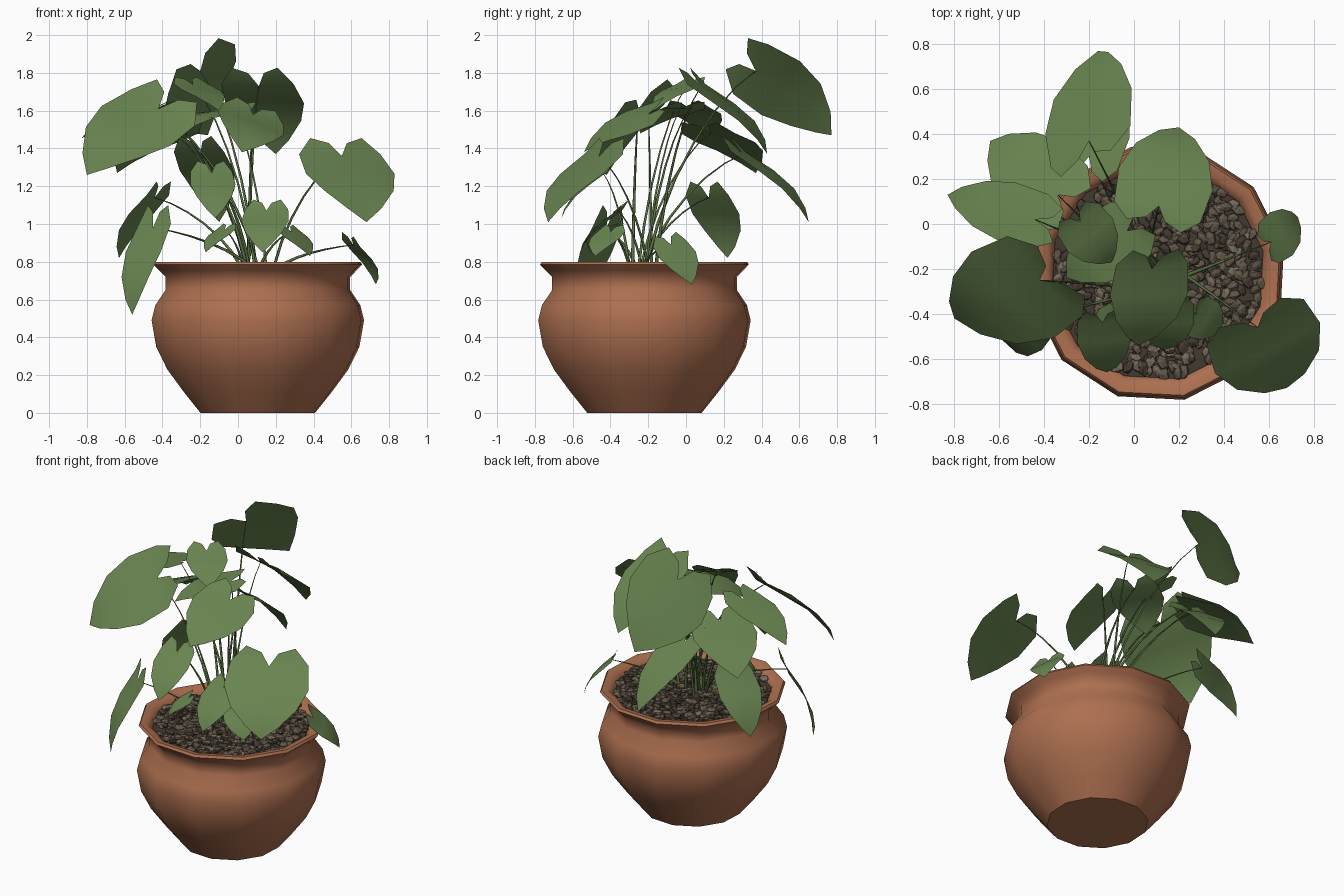
import bpy, bmesh, math, random
from mathutils import Vector, Matrix

random.seed(4)
cube = bpy.data.objects.get("Cube")
if cube:
    bpy.data.objects.remove(cube, do_unlink=True)

CENTRE = Vector((0.105, -0.22, 0))
SIDES = 12


def material(name, colour):
    mat = bpy.data.materials.new(name)
    mat.use_nodes = True
    mat.diffuse_color = (*colour, 1)
    mat.node_tree.nodes["Principled BSDF"].inputs["Base Color"].default_value = (*colour, 1)
    return mat


terracotta = material("terracotta", (0.42, 0.16, 0.08))
leaf_green = material("leaf green", (0.14, 0.23, 0.08))
stem_green = material("stem green", (0.1, 0.165, 0.055))
soil_dark = material("dark soil", (0.055, 0.042, 0.03))
soil_mid = material("brown soil", (0.12, 0.093, 0.063))
soil_light = material("pale soil", (0.185, 0.148, 0.105))


def add_object(name, bm, mats, smooth_angle=None):
    mesh = bpy.data.meshes.new(name)
    bm.to_mesh(mesh)
    bm.free()
    for mat in mats:
        mesh.materials.append(mat)
    obj = bpy.data.objects.new(name, mesh)
    bpy.context.collection.objects.link(obj)
    if smooth_angle:
        bpy.ops.object.select_all(action='DESELECT')
        obj.select_set(True)
        bpy.context.view_layer.objects.active = obj
        bpy.ops.object.shade_smooth_by_angle(angle=math.radians(smooth_angle))
    return obj


def lathe(name, profile, mats, smooth_angle):
    """Turn a (radius, height) profile about the pot axis and cap both ends."""
    bm = bmesh.new()
    rings = []
    for r, z in profile:
        ring = []
        for i in range(SIDES):
            a = math.tau * (i + 0.4) / SIDES
            ring.append(bm.verts.new(CENTRE + Vector((r * math.cos(a), r * math.sin(a), z))))
        rings.append(ring)
    for low, high in zip(rings, rings[1:]):
        for i in range(SIDES):
            j = (i + 1) % SIDES
            bm.faces.new((low[i], low[j], high[j], high[i]))
    bm.faces.new(rings[0][::-1])
    bm.faces.new(rings[-1])
    bmesh.ops.recalc_face_normals(bm, faces=bm.faces)
    return add_object(name, bm, mats, smooth_angle)


# Pot with rounded rim, and the soil bed inside it
lathe("pot", [(0.31, 0), (0.40, 0.11), (0.49, 0.23), (0.55, 0.35), (0.575, 0.49),
              (0.555, 0.57), (0.50, 0.65), (0.50, 0.72), (0.535, 0.755), (0.565, 0.785),
              (0.555, 0.80), (0.515, 0.795), (0.485, 0.77), (0.475, 0.73)], [terracotta], 50)
lathe("soil_bed", [(0.47, 0.72), (0.48, 0.76)], [soil_dark], 30)

# Loose soil chunks
bm = bmesh.new()
for n in range(700):
    r = 0.46 * math.sqrt(random.random())
    a = random.uniform(0, math.tau)
    place = CENTRE + Vector((r * math.cos(a), r * math.sin(a), random.uniform(0.76, 0.78)))
    spin = Matrix.Rotation(random.uniform(0, math.tau), 4, 'Z') @ Matrix.Rotation(random.uniform(-0.6, 0.6), 4, 'X')
    size = random.uniform(0.018, 0.028)
    shape = Matrix.Diagonal((size * 1.4, size, size * 0.6, 1))
    chunk = bmesh.ops.create_icosphere(bm, subdivisions=1, radius=1,
                                       matrix=Matrix.Translation(place) @ spin @ shape)
    shade = random.choice((0, 1, 1, 1, 2))
    for face in {f for v in chunk["verts"] for f in v.link_faces}:
        face.material_index = shade
add_object("soil_chunks", bm, [soil_dark, soil_mid, soil_light])

# Heart outline for half a leaf: (along midrib, across)
MIDRIB = [0, 0.3, 0.6, 0.85, 1]
MARGIN = [(-0.18, 0.2), (-0.26, 0.58), (-0.05, 0.92), (0.3, 1), (0.6, 0.78), (0.85, 0.38)]


def stem(name, end):
    """Thin curved stalk from the crown to the leaf notch."""
    a = random.uniform(0, math.tau)
    root = CENTRE + Vector((0.06 * math.cos(a), 0.06 * math.sin(a), 0.76))
    root += Vector((end.x - CENTRE.x, end.y - CENTRE.y, 0)) * 0.1
    curve = bpy.data.curves.new(name, 'CURVE')
    curve.dimensions = '3D'
    curve.bevel_depth = 0.007
    curve.bevel_resolution = 0
    curve.resolution_u = 6
    spline = curve.splines.new('BEZIER')
    spline.bezier_points.add(1)
    rise = max(end.z - root.z, 0.15)
    reach = Vector((end.x - root.x, end.y - root.y, 0))
    start, stop = spline.bezier_points
    start.co, stop.co = root, end
    start.handle_left = root - Vector((0, 0, 0.05))
    start.handle_right = root + reach * 0.2 + Vector((0, 0, rise * 0.5))
    stop.handle_left = end - reach * 0.35 - Vector((0, 0, rise * 0.12))
    stop.handle_right = end + reach * 0.1
    start.radius, stop.radius = 1.4, 0.3
    curve.materials.append(stem_green)
    bpy.context.collection.objects.link(bpy.data.objects.new(name, curve))


def leaf(name, notch, tip, width, tilt=0.0):
    """Arched heart leaf from notch to tip; tilt rolls it about its midrib."""
    notch, tip = Vector(notch), Vector(tip)
    axis = tip - notch
    length = axis.length
    axis.normalize()
    side = axis.cross(Vector((0, 0, 1))).normalized()
    side = Matrix.Rotation(tilt, 3, axis) @ side
    normal = side.cross(axis)
    bm = bmesh.new()

    def point(u, v):
        lift = length * 0.1 * math.sin(math.pi * max(u, 0)) + width * (0.1 * abs(v) - 0.14 * v * v)
        return bm.verts.new(notch + axis * u * length + side * v * width / 2 + normal * lift)

    rib = [point(u, 0) for u in MIDRIB]
    for sign in (1, -1):
        edge = [point(u, v * sign) for u, v in MARGIN]
        faces = [(rib[0], edge[2], edge[1], edge[0]), (rib[0], rib[1], edge[3], edge[2]),
                 (rib[1], rib[2], edge[4], edge[3]), (rib[2], rib[3], edge[5], edge[4]),
                 (rib[3], rib[4], edge[5])]
        for f in faces:
            bm.faces.new(f if sign == 1 else f[::-1])
    bm.normal_update()
    if sum((f.normal for f in bm.faces), Vector()).dot(normal) < 0:
        bmesh.ops.reverse_faces(bm, faces=bm.faces)
    add_object(name, bm, [leaf_green], 50)
    stem(name + "_stem", notch)


# Upper leaves
leaf("top_back_leaf", (-0.2, 0.37, 1.81), (-0.16, 0.77, 1.47), 0.52, -0.8)
leaf("back_leaf", (0.11, 0.08, 1.73), (0.2, 0.43, 1.37), 0.43)
leaf("back_right_leaf", (-0.34, 0.13, 1.48), (-0.64, 0.37, 1.27), 0.4)
leaf("lower_back_leaf", (-0.2, 0.3, 1.37), (-0.1, 0.65, 1.01), 0.3)
leaf("right_leaf", (-0.44, 0.02, 1.61), (-0.83, 0.13, 1.45), 0.27)
leaf("big_front_right_leaf", (-0.42, -0.25, 1.61), (-0.8, -0.42, 1.26), 0.57, -0.5)
leaf("front_left_leaf", (0.55, -0.46, 1.36), (0.68, -0.73, 1.01), 0.52)
leaf("crown_leaf", (-0.03, -0.03, 1.61), (-0.3, -0.24, 1.48), 0.32)
leaf("crown_front_leaf", (0.08, -0.2, 1.58), (0.02, -0.54, 1.38), 0.37, -0.4)
leaf("crown_high_leaf", (-0.24, 0.01, 1.74), (-0.1, -0.17, 1.6), 0.25)

# Lower leaves
leaf("front_leaf", (-0.14, -0.44, 1.27), (-0.12, -0.66, 1.03), 0.24)
leaf("front_centre_leaf", (0.15, -0.36, 1.07), (0.13, -0.56, 0.85), 0.25)
leaf("front_small_leaf", (0.28, -0.4, 0.96), (0.38, -0.48, 0.83), 0.2)
leaf("inner_small_leaf", (-0.07, -0.42, 0.97), (-0.17, -0.5, 0.85), 0.17)
leaf("hanging_front_leaf", (-0.45, -0.42, 0.98), (-0.56, -0.54, 0.52), 0.25)
leaf("hanging_right_leaf", (-0.44, 0.12, 1.14), (-0.63, 0.22, 0.82), 0.28)
leaf("hanging_left_leaf", (0.61, -0.08, 0.89), (0.73, 0.03, 0.68), 0.22, 0.3)
